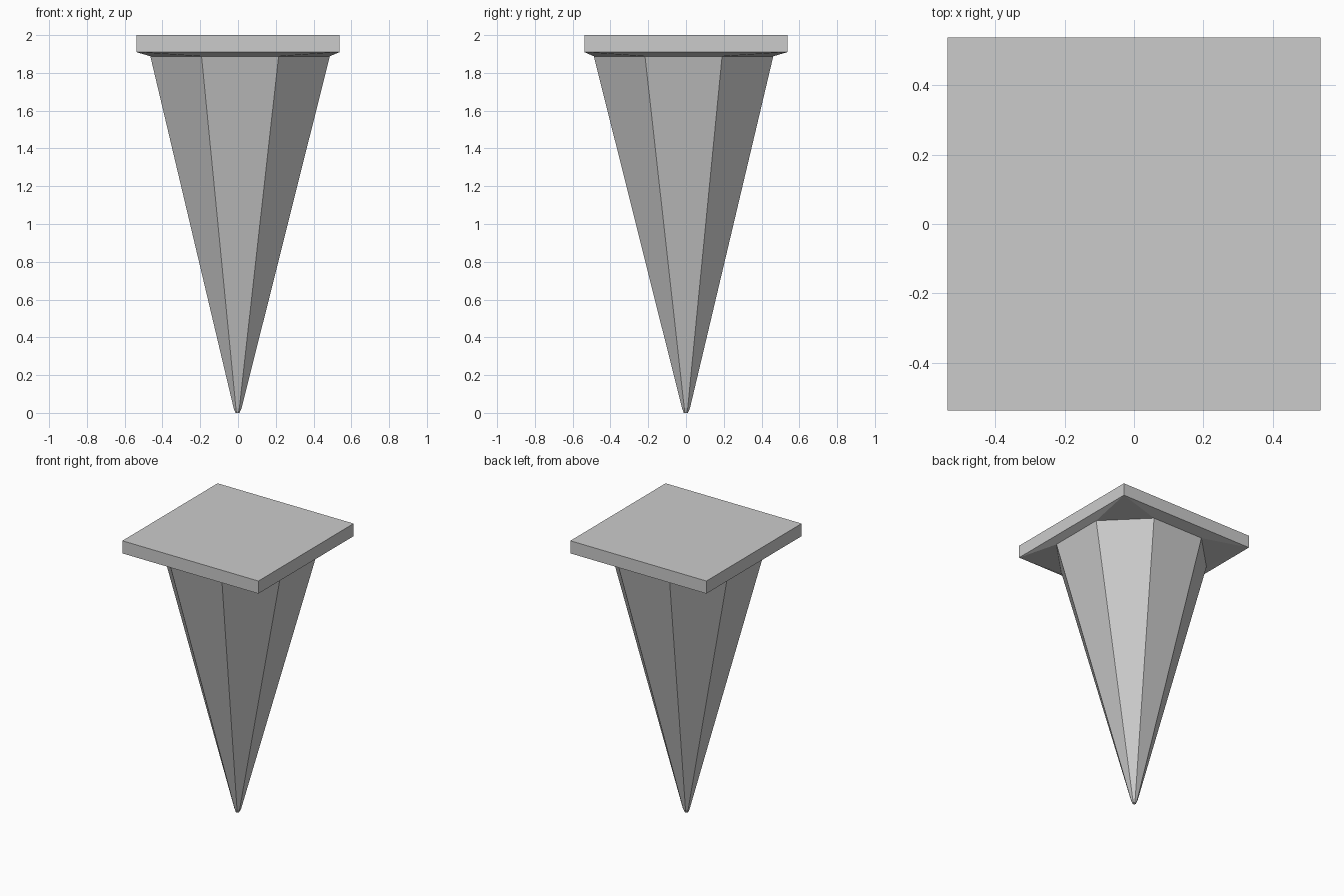
import bpy, bmesh

if "Cube" in bpy.data.objects:
    bpy.data.objects.remove(bpy.data.objects["Cube"])


def octagon(cx, cy, z, a, h):
    # a = distance to the flat sides, h = half the length of those sides
    pts = [(h, -a), (a, -h), (a, h), (h, a), (-h, a), (-a, h), (-a, -h), (-h, -a)]
    return [(cx + x, cy + y, z) for x, y in pts]


def square(z, r):
    return [(r, -r, z), (r, r, z), (-r, r, z), (-r, -r, z)]


def finish(name, bm):
    bmesh.ops.recalc_face_normals(bm, faces=bm.faces)
    me = bpy.data.meshes.new(name)
    bm.to_mesh(me)
    bm.free()
    bpy.context.collection.objects.link(bpy.data.objects.new(name, me))


def add_ring(bm, pts):
    return [bm.verts.new(p) for p in pts]


def bridge(bm, a, b):
    n = len(a)
    for i in range(n):
        j = (i + 1) % n
        bm.faces.new((a[i], a[j], b[j], b[i]))


# Square head with a faceted underside that narrows to the octagon
bm = bmesh.new()
top = add_ring(bm, square(2.0, 0.538))
low = add_ring(bm, square(1.91, 0.538))
neck = add_ring(bm, octagon(0.011, -0.013, 1.888, 0.475, 0.204))
bm.faces.new(top)
bridge(bm, top, low)
for i in range(4):
    bm.faces.new((low[i], neck[2 * i], neck[2 * i + 1]))
    bm.faces.new((low[i], neck[2 * i + 1], neck[(2 * i + 2) % 8], low[(i + 1) % 4]))

# Long tapering spike with a blunted tip
rings = [neck,
         add_ring(bm, octagon(-0.002, 0.0, 0.025, 0.021, 0.009)),
         add_ring(bm, octagon(-0.003, -0.001, 0.0, 0.011, 0.005))]
for a, b in zip(rings, rings[1:]):
    bridge(bm, a, b)
bm.faces.new(rings[-1])
finish("square_headed_spike", bm)
